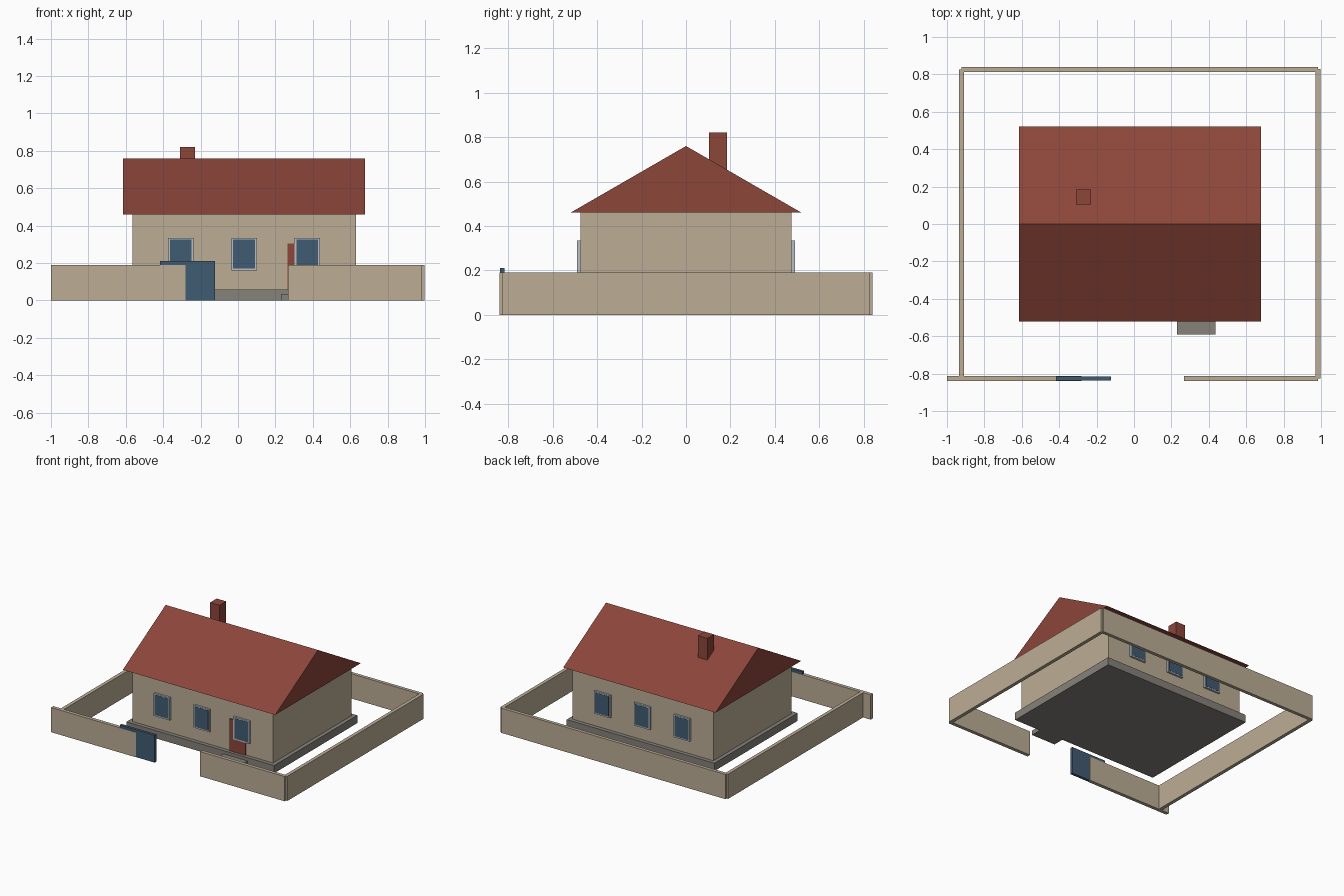
import bpy, bmesh

if "Cube" in bpy.data.objects:
    bpy.data.objects.remove(bpy.data.objects["Cube"])


def material(name, r, g, b):
    lin = [((c / 255 + 0.055) / 1.055) ** 2.4 for c in (r, g, b)]
    m = bpy.data.materials.new(name)
    m.diffuse_color = (*lin, 1)
    m.use_nodes = True
    m.node_tree.nodes["Principled BSDF"].inputs["Base Color"].default_value = m.diffuse_color
    return m


TAN = material("tan plaster", 188, 174, 150)
RED = material("brick red", 140, 70, 58)
GREY = material("stone grey", 134, 129, 122)
BLUE = material("slate blue", 64, 91, 114)
FRAME = material("pale frame", 186, 191, 196)


def add(name, bm, mat):
    bmesh.ops.recalc_face_normals(bm, faces=bm.faces)
    me = bpy.data.meshes.new(name)
    bm.to_mesh(me)
    bm.free()
    me.materials.append(mat)
    ob = bpy.data.objects.new(name, me)
    bpy.context.collection.objects.link(ob)
    return ob


def box(name, mat, x, y, z):
    bm = bmesh.new()
    bmesh.ops.create_cube(bm, size=1)
    for v in bm.verts:
        v.co = [r[0] if c < 0 else r[1] for c, r in zip(v.co, (x, y, z))]
    return add(name, bm, mat)


# House body
box("foundation", GREY, (-0.595, 0.66), (-0.505, 0.505), (0, 0.06))
box("house_walls", TAN, (-0.565, 0.63), (-0.475, 0.475), (0.06, 0.46))
box("door_step", GREY, (0.23, 0.435), (-0.59, -0.505), (0, 0.035))
box("door", RED, (0.265, 0.40), (-0.483, -0.475), (0.055, 0.305))
box("chimney", RED, (-0.31, -0.23), (0.103, 0.184), (0.5, 0.82))

# Gable roof: triangle extruded along x
bm = bmesh.new()
tri = bm.faces.new([bm.verts.new((-0.615, y, z))
                    for y, z in ((-0.52, 0.46), (0.52, 0.46), (0, 0.76))])
ext = bmesh.ops.extrude_face_region(bm, geom=[tri], use_keep_orig=True)
bmesh.ops.translate(bm, vec=(1.295, 0, 0),
                    verts=[v for v in ext["geom"] if isinstance(v, bmesh.types.BMVert)])
add("gable_roof", bm, RED)

# Three windows on the front and three on the back
for side, label in ((-1, "front"), (1, "back")):
    for i in range(3):
        cx = 0.0325 + (i - 1) * 0.338
        fy = sorted((side * 0.475, side * 0.49))
        gy = sorted((side * 0.48, side * 0.4915))
        box(f"{label}_window_frame_{i}", FRAME, (cx - 0.068, cx + 0.068), fy, (0.16, 0.334))
        box(f"{label}_window_glass_{i}", BLUE, (cx - 0.058, cx + 0.058), gy, (0.17, 0.325))

# Boundary wall
H = (0, 0.19)
box("wall_front_left", TAN, (-1, -0.28), (-0.84, -0.813), H)
box("wall_front_right", TAN, (0.267, 0.985), (-0.84, -0.813), H)
box("wall_right", TAN, (0.97, 0.997), (-0.826, 0.828), H)
box("wall_back", TAN, (-0.922, 0.984), (0.814, 0.84), H)
box("wall_left", TAN, (-0.936, -0.909), (-0.813, 0.827), H)

# Sliding gate, partly housed in the wall
box("sliding_gate", BLUE, (-0.418, -0.122), (-0.837, -0.816), (0, 0.21))
